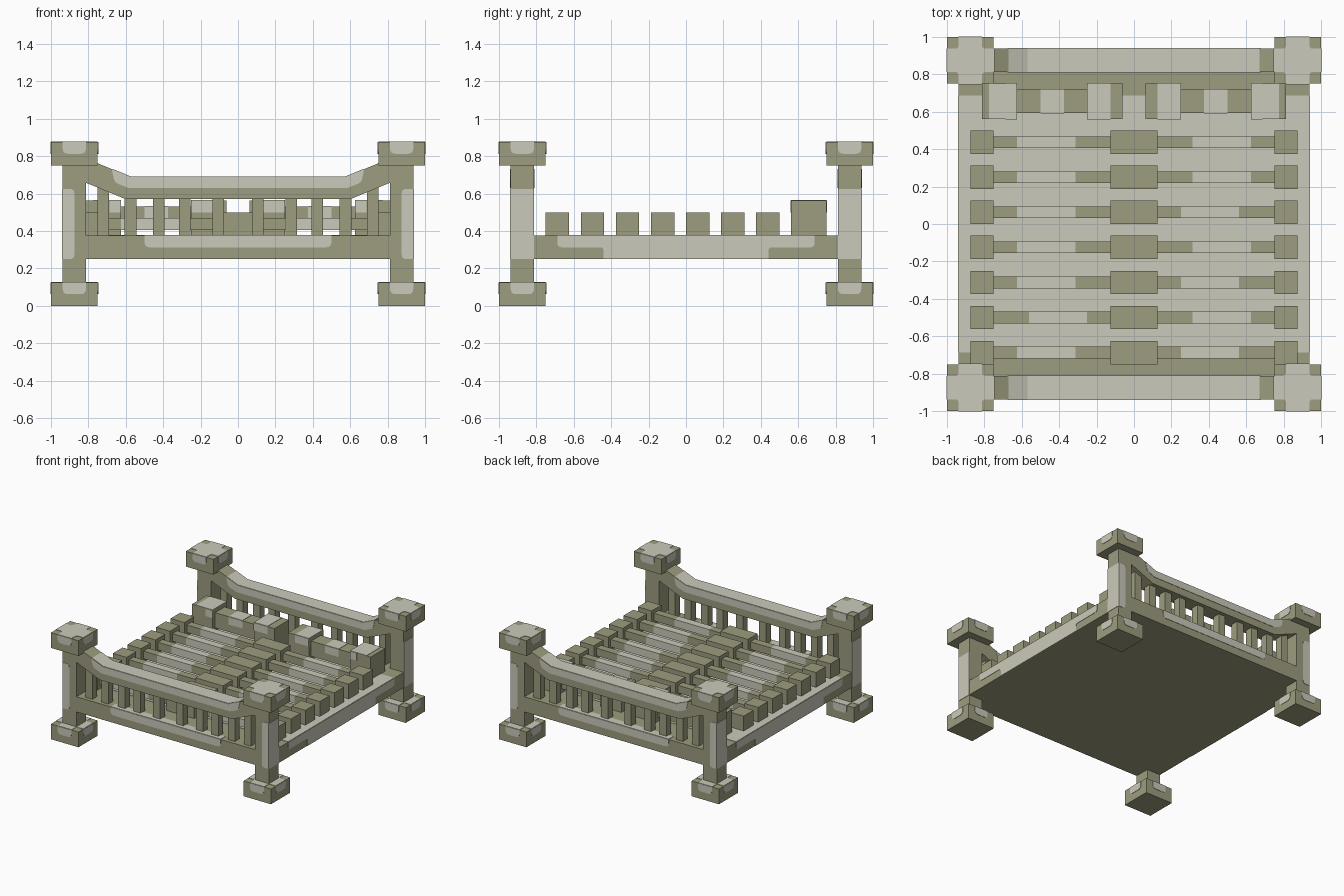
import bpy, bmesh, math

if "Cube" in bpy.data.objects:
    bpy.data.objects.remove(bpy.data.objects["Cube"], do_unlink=True)

U = 1 / 16   # base module of the design
T = 0.003    # how far colour plates stand proud


def material(name, rgb):
    m = bpy.data.materials.new(name)
    m.use_nodes = True
    m.diffuse_color = (*rgb, 1)
    b = m.node_tree.nodes["Principled BSDF"]
    b.inputs["Base Color"].default_value = (*rgb, 1)
    b.inputs["Roughness"].default_value = 0.9
    return m


DARK = material("olive stone", (0.34, 0.335, 0.212))
LIGHT = material("pale stone", (0.60, 0.59, 0.495))


def prism(name, pts, axis, a, b, mat):
    """Extrude a 2D outline along an axis (0: y,z  1: x,z  2: x,y)."""
    def place(u, v, w):
        return ((w, u, v), (u, w, v), (u, v, w))[axis]
    bm = bmesh.new()
    low = [bm.verts.new(place(u, v, a)) for u, v in pts]
    high = [bm.verts.new(place(u, v, b)) for u, v in pts]
    bm.faces.new(low)
    bm.faces.new(high)
    n = len(pts)
    for i in range(n):
        j = (i + 1) % n
        bm.faces.new((low[i], low[j], high[j], high[i]))
    bmesh.ops.recalc_face_normals(bm, faces=bm.faces)
    me = bpy.data.meshes.new(name)
    bm.to_mesh(me)
    bm.free()
    me.materials.append(mat)
    ob = bpy.data.objects.new(name, me)
    bpy.context.collection.objects.link(ob)
    return ob


def rect(u0, u1, v0, v1):
    u0, u1 = sorted((u0, u1))
    v0, v1 = sorted((v0, v1))
    return [(u0, v0), (u1, v0), (u1, v1), (u0, v1)]


def box(name, x0, x1, y0, y1, z0, z1, mat=DARK):
    return prism(name, rect(x0, x1, y0, y1), 2, z0, z1, mat)


def soften(pts, radii):
    """Round the outline corners that have a radius."""
    out = []
    n = len(pts)
    for i, (p, r) in enumerate(zip(pts, radii)):
        if r == 0:
            out.append(p)
            continue
        a, b = pts[i - 1], pts[(i + 1) % n]
        def toward(q):
            d = math.dist(p, q)
            return [p[k] + (q[k] - p[k]) * r / d for k in (0, 1)]
        s, e = toward(a), toward(b)
        for t in (0, 0.25, 0.5, 0.75, 1):
            out.append(tuple((1 - t) ** 2 * s[k] + 2 * t * (1 - t) * p[k] + t * t * e[k]
                             for k in (0, 1)))
    return out


def plate(name, pts, axis, level, mat=LIGHT):
    return prism(name, pts, axis, level - T, level + T, mat)


# Corner posts with square feet and caps
for sx in (-1, 1):
    for sy in (-1, 1):
        box("post", sx * 13 * U, sx * 15 * U, sy * 13 * U, sy * 15 * U, 2 * U, 12 * U)
        # Pale wear: whole outer side, outer half of the end face
        plate("post_side_wear", rect(sy * 13 * U, sy * 15 * U, 4 * U, 10 * U), 0, sx * 15 * U)
        strip = [(sx * 15 * U, 4 * U), (sx * 14 * U, 4 * U),
                 (sx * 14 * U, 10 * U), (sx * 15 * U, 10 * U)]
        plate("post_end_wear", soften(strip, (0, .025, .025, 0)), 1, sy * 15 * U)
        for name, z in (("foot", 0), ("cap", 12 * U)):
            box(name, sx * 12 * U, sx, sy * 12 * U, sy, z, z + 2 * U)
            top = z + 2 * U
            cx, cy, h, k = sx * 14 * U, sy * 14 * U, 2 * U, U
            cross = [(-k, -h), (k, -h), (k, -k), (h, -k), (h, k), (k, k),
                     (k, h), (-k, h), (-k, k), (-h, k), (-h, -k), (-k, -k)]
            cross = soften(cross, (0, 0, .02) * 4)
            plate(name + "_top_wear", [(cx + u, cy + v) for u, v in cross], 2, top)
            for s in (-1, 1):
                for axis, c, other in ((0, cy, cx), (1, cx, cy)):
                    tab = soften(rect(c - k, c + k, top - U, top), (.03, .03, 0, 0))
                    plate(name + "_side_wear", tab, axis, other + s * h)

# Bed slab with worn top and sides
box("slab", -15 * U, 15 * U, -13 * U, 13 * U, 4 * U, 6 * U)
plate("slab_top_wear", rect(-15 * U, 15 * U, -11 * U, 11 * U), 2, 6 * U)
side = [(-.44, 4 * U), (.44, 4 * U), (.44, 5 * U), (11 * U, 5 * U), (11 * U, 6 * U),
        (-11 * U, 6 * U), (-11 * U, 5 * U), (-.44, 5 * U)]
for s in (-1, 1):
    plate("slab_side_wear", soften(side, (0, 0, .02, .025, 0, 0, .025, .02)), 0, s * 15 * U)

# Headboard and footboard: sill, bars and bowed top rail
SL = math.tan(math.radians(22.5))
e = 13 * U
rail = [(-e, 0.57 + SL * (e - .6)), (-.6, .57), (.6, .57), (e, 0.57 + SL * (e - .6)),
        (e, .6875 + SL * (e - .57)), (.57, .6875), (-.57, .6875), (-e, .6875 + SL * (e - .57))]
wear = [(-.585, .63), (.585, .63), (.66, .66), (.675, .6875 + SL * .105), (.57, .6875),
        (-.57, .6875), (-.675, .6875 + SL * .105), (-.66, .66)]
cap_strip = [(-.67, .6875 + SL * .1 - T), (-.57, .6875 - T), (.57, .6875 - T),
             (.67, .6875 + SL * .1 - T), (.67, .6875 + SL * .1 + T), (.57, .6875 + T),
             (-.57, .6875 + T), (-.67, .6875 + SL * .1 + T)]
for s, end in ((-1, "foot"), (1, "head")):
    y0, y1 = sorted((s * 13 * U, s * 15 * U))
    box(end + "_sill", -13 * U, 13 * U, y0, y1, 4 * U, 6 * U)
    plate(end + "_sill_wear", soften(rect(-.5, .5, 5 * U, 6 * U), (.03, .03, 0, 0)), 1, s * 15 * U)
    plate(end + "_sill_top_wear", rect(-.5, .5, s * 14 * U, s * 15 * U), 2, 6 * U)
    prism(end + "_rail", rail, 1, y0, y1, DARK)
    prism(end + "_rail_top_wear", cap_strip, 1, y0, y1, LIGHT)
    for y in (y0, y1):
        plate(end + "_rail_wear", soften(wear, (0, 0, .02, 0, 0, 0, 0, .02)), 1, y)
    for sx in (-1, 1):
        for x in (.105, .284, .424, .575, .72):
            top = .6 + SL * max(0, x - .57)
            box(end + "_bar", sx * x - U / 2, sx * x + U / 2,
                s * 14 * U - U / 2, s * 14 * U + U / 2, 6 * U, top)

# Seven ribs: end blocks, centre block, thin two-tone beams
for i in range(7):
    y = (-11 + 3 * i) * U
    box("rib_centre", -2 * U, 2 * U, y - U, y + U, 6 * U, 8 * U)
    for sx in (-1, 1):
        box("rib_end", sx * 12 * U, sx * 14 * U, y - U, y + U, 6 * U, 8 * U)
        shifted = i == 1 if sx < 0 else i in (0, 2, 4)
        a, b = (4 * U, 9 * U) if shifted else (5 * U, 10 * U)
        for x0, x1, mat in ((2 * U, a, DARK), (a, b, LIGHT), (b, 12 * U, DARK)):
            box("rib_beam", sx * x0, sx * x1, y - U / 2, y + U / 2, 6.5 * U, 7.5 * U, mat)

# Two pillows, each a bar between two larger blocks
for sx in (-1, 1):
    for x0, x1, w0, w1, f0, f1 in ((1, 4, 2, 4, 2, 4), (10, 13, 10, 12.4, 10, 11)):
        box("pillow_block", sx * x0 * U, sx * x1 * U, 9 * U, 12 * U, 6 * U, 9 * U)
        plate("pillow_block_top", rect(sx * w0 * U, sx * w1 * U, 9 * U, 12 * U), 2, 9 * U)
        for y in (9 * U, 12 * U):
            plate("pillow_block_face", rect(sx * f0 * U, sx * f1 * U, 8 * U, 9 * U), 1, y)
    box("pillow_bar", sx * 4 * U, sx * 10 * U, 9.5 * U, 11.5 * U, 6.5 * U, 8.5 * U)
    plate("pillow_bar_top", rect(sx * 6 * U, sx * 8 * U, 9.5 * U, 11.5 * U), 2, 8.5 * U)
    for y in (9.5 * U, 11.5 * U):
        plate("pillow_bar_face", rect(sx * 6 * U, sx * 8 * U, 7.5 * U, 8.5 * U), 1, y)
